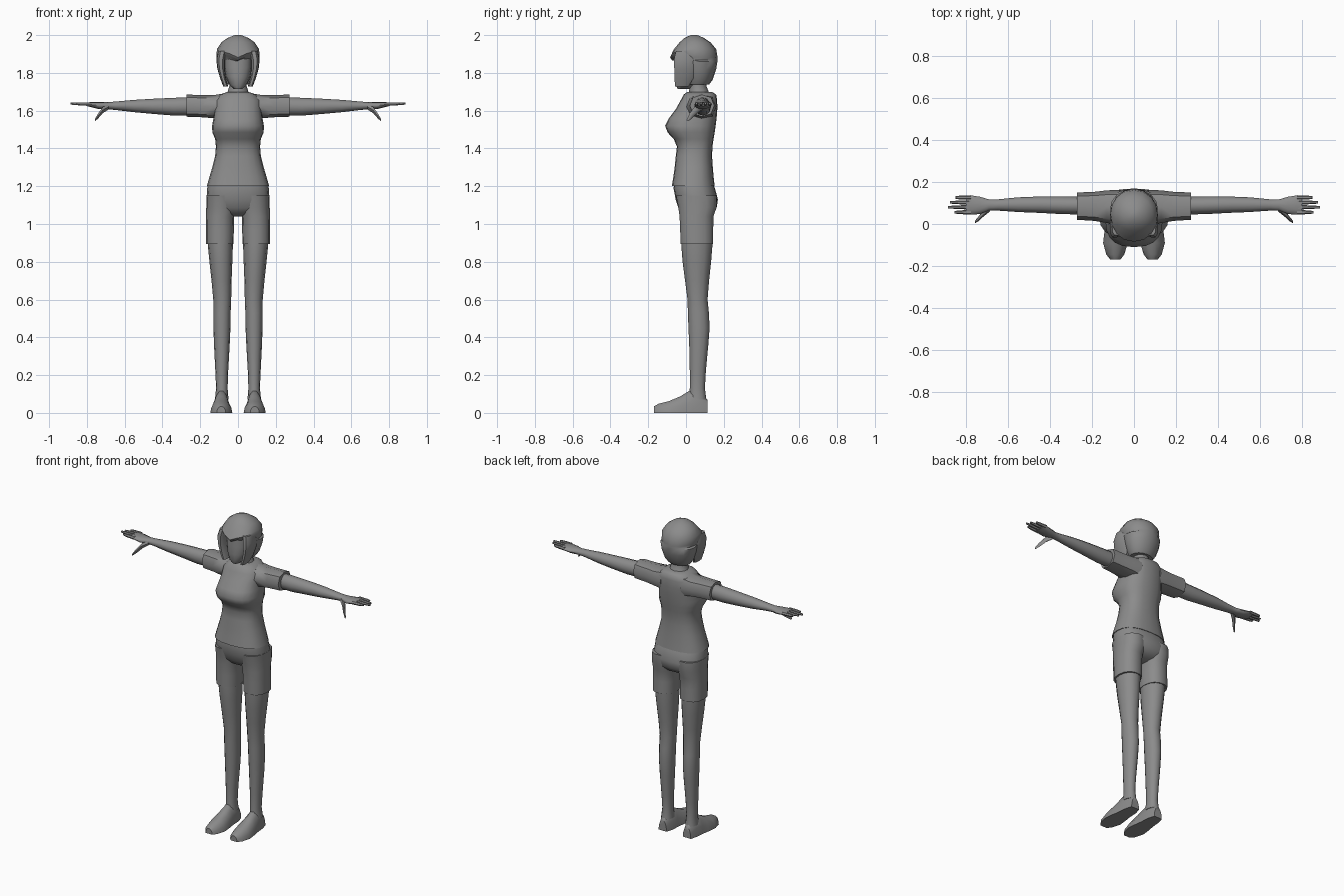
import bpy, bmesh, math

grey = bpy.data.materials.new("mid_grey")
grey.diffuse_color = (0.26, 0.26, 0.26, 1)


def power(v, p):
    return math.copysign(abs(v) ** (2 / p), v)


def loft(name, axis, rows, n=12, p=2.0, mirror=False, flat=False, tweak=None):
    """Skin rounded sections; row = (position, a0, a1, b0, b1) bounds across the axis."""
    bm = bmesh.new()
    rings = []
    for k, (t, a0, a1, b0, b1) in enumerate(rows):
        ring = []
        for i in range(n):
            ang = 2 * math.pi * i / n
            a = (a0 + a1) / 2 + (a1 - a0) / 2 * power(math.cos(ang), p)
            s = power(math.sin(ang), p)
            b = b0 + (b1 - b0) * (max(s, 0) if flat else (s + 1) / 2)
            co = {"x": (t, a, b), "y": (a, t, b), "z": (a, b, t)}[axis]
            if tweak:
                co = tweak(k, *co)
            ring.append(bm.verts.new(co))
        rings.append(ring)
    for r, q in zip(rings, rings[1:]):
        for i in range(n):
            j = (i + 1) % n
            bm.faces.new((r[i], r[j], q[j], q[i]))
    bm.faces.new(rings[0])
    bm.faces.new(rings[-1])
    bmesh.ops.recalc_face_normals(bm, faces=bm.faces)
    mesh = bpy.data.meshes.new(name)
    bm.to_mesh(mesh)
    bm.free()
    mesh.materials.append(grey)
    ob = bpy.data.objects.new(name, mesh)
    bpy.context.collection.objects.link(ob)
    bpy.ops.object.select_all(action="DESELECT")
    ob.select_set(True)
    bpy.context.view_layer.objects.active = ob
    bpy.ops.object.shade_smooth_by_angle(angle=math.radians(50))
    if mirror:
        ob.modifiers.new("mirror", "MIRROR")
    return ob


def sym(rows):
    """Rows (z, half width, y front, y back) to full bounds."""
    return [(z, -w, w, y0, y1) for z, w, y0, y1 in rows]


# Shirt body
loft("shirt", "z", sym([
    (1.20, .165, -.075, .152), (1.25, .151, -.067, .146), (1.30, .136, -.06, .142),
    (1.36, .121, -.054, .138), (1.41, .117, -.048, .14), (1.45, .121, -.065, .146),
    (1.485, .136, -.098, .152), (1.52, .137, -.11, .157), (1.56, .13, -.09, .162),
    (1.61, .125, -.053, .166), (1.655, .125, -.028, .165), (1.685, .095, -.012, .16),
    (1.698, .06, .005, .14)]), n=20, p=2.5)

# Sleeves
loft("sleeves", "x", [
    (.07, -.005, .163, 1.55, 1.692), (.13, .005, .16, 1.56, 1.682),
    (.19, .015, .153, 1.565, 1.683), (.272, .02, .15, 1.568, 1.685)],
    n=8, p=2.3, mirror=True)

# Arms and palms
loft("arms", "x", [
    (.22, .045, .13, 1.575, 1.672), (.34, .047, .132, 1.574, 1.668),
    (.45, .053, .131, 1.583, 1.663), (.55, .057, .127, 1.592, 1.657),
    (.65, .064, .117, 1.604, 1.648), (.69, .064, .117, 1.607, 1.645),
    (.735, .047, .13, 1.608, 1.645), (.775, .045, .136, 1.618, 1.645),
    (.80, .05, .133, 1.624, 1.644)], n=12, mirror=True)

# Fingers and thumbs
for i, (y, tip) in enumerate([(.056, .855), (.08, .886), (.103, .875), (.126, .85)]):
    loft(f"finger_{i + 1}", "x", [
        (.775, y - .011, y + .011, 1.623, 1.645),
        (.83, y - .009, y + .009, 1.626, 1.645),
        (tip, y - .006, y + .006, 1.631, 1.643)], n=6, mirror=True)
loft("thumbs", "x", [
    (.685, .06, .095, 1.604, 1.635), (.715, .037, .07, 1.585, 1.623),
    (.74, .014, .036, 1.557, 1.588), (.757, .003, .016, 1.543, 1.558)], n=6, mirror=True)

# Shorts: hips and two leg tubes
loft("shorts_hips", "z", sym([
    (1.22, .155, -.06, .14), (1.19, .163, -.066, .153), (1.13, .167, -.055, .169),
    (1.085, .166, -.04, .162), (1.055, .12, -.015, .135), (1.04, .05, .02, .09)]),
    n=20, p=2.5)
loft("shorts_legs", "z", [
    (1.15, .006, .167, -.055, .165), (1.09, .008, .168, -.043, .165),
    (1.04, .02, .169, -.036, .147), (.97, .022, .17, -.033, .146),
    (.893, .024, .17, -.03, .146)], n=14, p=2.3, mirror=True)

# Legs
loft("legs", "z", [
    (1.0, .026, .163, -.025, .142), (.89, .027, .16, -.025, .14),
    (.80, .03, .151, -.018, .133), (.70, .034, .14, -.005, .122),
    (.60, .036, .131, .008, .114), (.53, .039, .131, .01, .121),
    (.45, .04, .13, .013, .125), (.36, .044, .127, .017, .118),
    (.22, .052, .12, .02, .105), (.13, .055, .116, .02, .1),
    (.07, .05, .122, .015, .108)], n=12, p=2.1, mirror=True)

# Feet
loft("feet", "y", [
    (-.17, .065, .112, 0, .035), (-.145, .046, .132, 0, .05),
    (-.09, .03, .147, 0, .064), (-.03, .036, .14, 0, .09),
    (.015, .043, .132, 0, .118), (.07, .045, .127, 0, .12),
    (.115, .058, .115, 0, .07)], n=14, flat=True, mirror=True)

# Neck and face
loft("neck", "z", sym([
    (1.67, .07, .01, .135), (1.70, .055, .015, .12), (1.73, .046, .02, .108),
    (1.80, .046, .02, .105)]))
loft("face", "z", sym([
    (1.715, .022, -.045, .02), (1.735, .045, -.054, .05), (1.78, .064, -.058, .07),
    (1.83, .073, -.056, .08), (1.93, .075, -.05, .08)]), n=14, p=2.2)


# Hair cap with a fringe dipping at the middle
def fringe(k, x, y, z):
    if k in (4, 5) and y < 0:
        z += min(abs(x) * .45, .03)
    return x, y, z


loft("hair", "z", sym([
    (1.738, .072, .005, .122), (1.765, .09, -.005, .142), (1.82, .108, -.02, .16),
    (1.86, .114, -.025, .166), (1.867, .108, -.074, .167), (1.882, .114, -.084, .167),
    (1.925, .112, -.064, .16), (1.962, .088, -.034, .13), (1.985, .055, -.008, .095),
    (2.0, .018, .025, .06)]), n=16, p=2.1, tweak=fringe)

# Hair locks beside the face
loft("hair_locks", "z", [
    (1.728, .052, .078, -.06, .015), (1.77, .064, .094, -.062, .04),
    (1.82, .07, .109, -.064, .05), (1.87, .068, .115, -.066, .05),
    (1.915, .06, .105, -.055, .05)], n=10, p=2.8, mirror=True)
